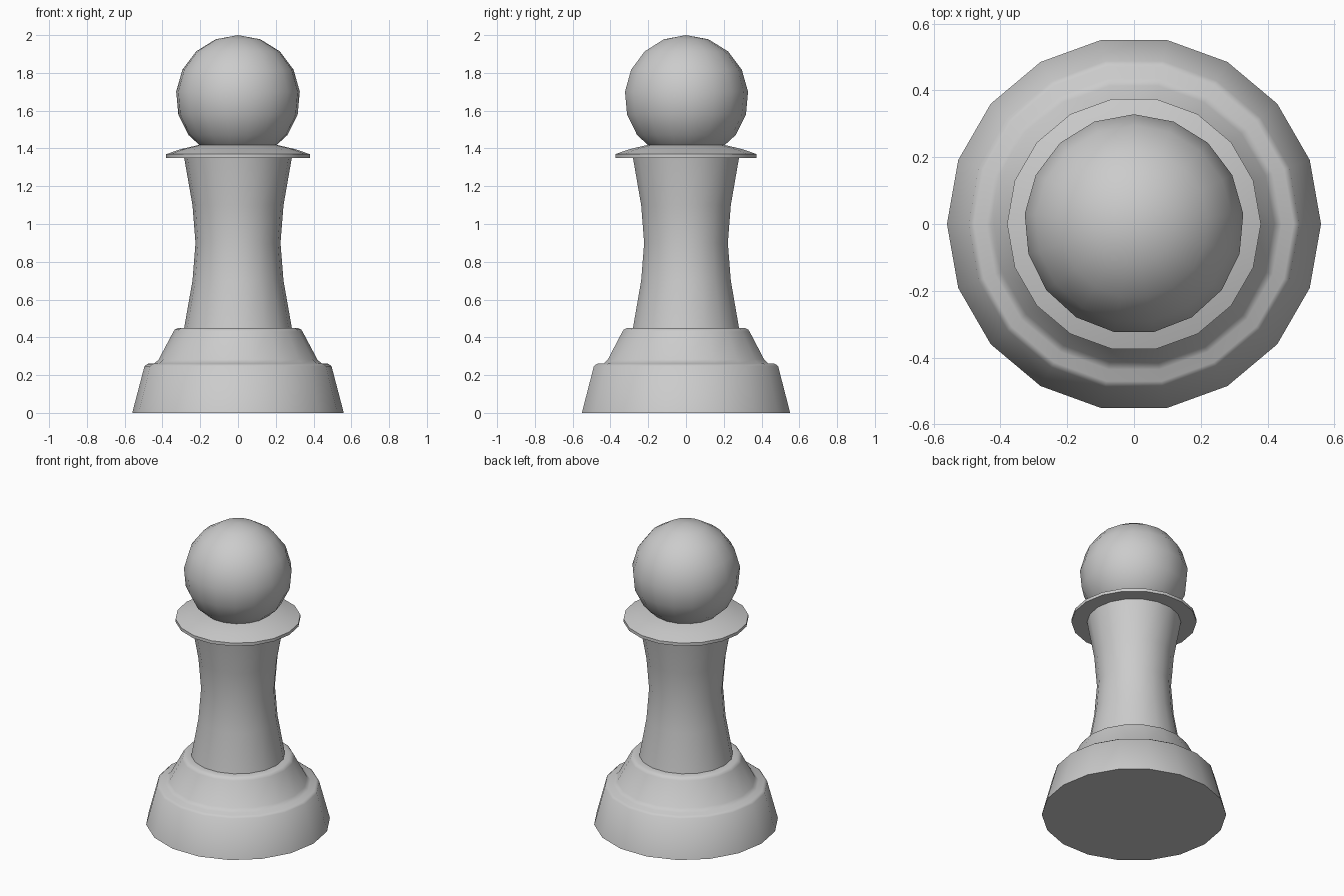
import bpy, bmesh
from math import sin, cos, tau, radians

if "Cube" in bpy.data.objects:
    bpy.data.objects.remove(bpy.data.objects["Cube"])


def lathe(name, profile, sides, start=0.0, cap_first=False, cap_last=False):
    """Revolve (radius, z) points, listed bottom to top, around the z axis."""
    bm = bmesh.new()
    rings = []
    for r, z in profile:
        if r == 0:
            rings.append([bm.verts.new((0, 0, z))] * sides)
        else:
            rings.append([bm.verts.new((r * cos(start + tau * i / sides),
                                        r * sin(start + tau * i / sides), z))
                          for i in range(sides)])
    for low, high in zip(rings, rings[1:]):
        for i in range(sides):
            j = (i + 1) % sides
            corners = [low[i], low[j], high[j], high[i]]
            bm.faces.new(list(dict.fromkeys(corners)))
    if cap_first:
        bm.faces.new(rings[0][::-1])
    if cap_last:
        bm.faces.new(rings[-1])
    mesh = bpy.data.meshes.new(name)
    bm.to_mesh(mesh)
    bm.free()
    obj = bpy.data.objects.new(name, mesh)
    bpy.context.collection.objects.link(obj)
    bpy.ops.object.select_all(action='DESELECT')
    obj.select_set(True)
    bpy.context.view_layer.objects.active = obj
    bpy.ops.object.shade_smooth_by_angle(angle=radians(50))
    return obj


# Stepped base with softened ledges
lathe("base", [(0.56, 0), (0.495, 0.248), (0.478, 0.26), (0.442, 0.262),
               (0.42, 0.283), (0.342, 0.43), (0.335, 0.441), (0.318, 0.449),
               (0.285, 0.45)], 18, cap_first=True)

# Waisted stem
lathe("stem", [(0.285, 0.45), (0.241, 0.70), (0.225, 0.90),
               (0.241, 1.10), (0.285, 1.35)], 18)

# Thin domed collar
lathe("collar", [(0.285, 1.35), (0.38, 1.35), (0.38, 1.37), (0.30, 1.397),
                 (0.20, 1.42), (0.14, 1.425)], 18)

# Ball head: 17-sided circle spun about its vertical axis
R, N = 0.33, 17
ball = [(0 if k == 0 else R * sin(tau * k / N), 1.67 + R * cos(tau * k / N))
        for k in range(8, -1, -1)]
lathe("head", ball, N, start=tau / 4, cap_first=True)
